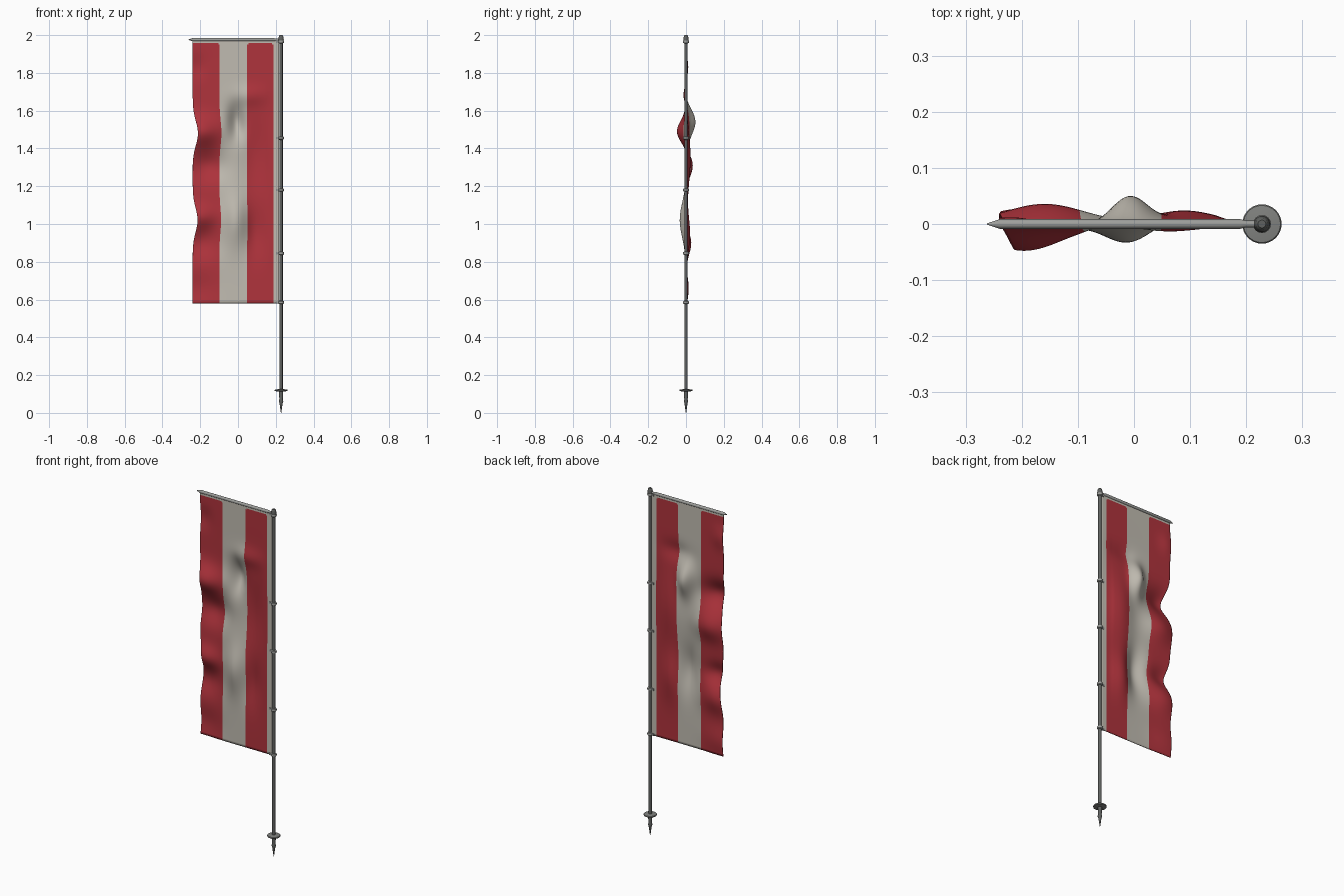
import bpy, bmesh, math
from math import exp, hypot

if "Cube" in bpy.data.objects:
    bpy.data.objects.remove(bpy.data.objects["Cube"])

PX = 0.228  # pole centre x


def mat(name, rgb):
    m = bpy.data.materials.new(name)
    m.diffuse_color = (*rgb, 1)
    m.use_nodes = True
    m.node_tree.nodes["Principled BSDF"].inputs["Base Color"].default_value = m.diffuse_color
    return m


RED = mat("red cloth", (0.43, 0.033, 0.045))
CREAM = mat("cream cloth", (0.53, 0.50, 0.44))
DARK = mat("dark metal", (0.115, 0.12, 0.115))
LIGHT = mat("light metal", (0.34, 0.345, 0.33))
MID = mat("grey metal", (0.22, 0.225, 0.215))


def finish(name, bm, mats, angle=40):
    bmesh.ops.recalc_face_normals(bm, faces=bm.faces)
    me = bpy.data.meshes.new(name)
    bm.to_mesh(me)
    bm.free()
    for m in mats:
        me.materials.append(m)
    ob = bpy.data.objects.new(name, me)
    bpy.context.collection.objects.link(ob)
    bpy.ops.object.select_all(action='DESELECT')
    ob.select_set(True)
    bpy.context.view_layer.objects.active = ob
    bpy.ops.object.shade_smooth_by_angle(angle=math.radians(angle))
    return ob


def lathe(name, profile, m, place, sides=20):
    """Revolve (radius, height) points; place maps local x, y, h to the world."""
    bm = bmesh.new()
    rings = []
    for r, h in profile:
        rings.append([bm.verts.new(place(r * math.cos(i * math.tau / sides),
                                         r * math.sin(i * math.tau / sides), h))
                      for i in range(sides)])
    for a, b in zip(rings, rings[1:]):
        for i in range(sides):
            j = (i + 1) % sides
            bm.faces.new((a[i], a[j], b[j], b[i]))
    bm.faces.new(rings[0])
    bm.faces.new(rings[-1])
    return finish(name, bm, [m])


def upright(x, y, h):
    return (PX + x, y, h)


def sideways(x, y, h):
    return (h, x, 1.976 + y)


# Pole with ground spike, foot disc and top cap
lathe("pole", [(0.009, 0.1), (0.009, 1.99)], DARK, upright)
lathe("ground_spike", [(0.001, 0.0), (0.008, 0.05), (0.012, 0.062), (0.009, 0.072),
                       (0.012, 0.12)], DARK, upright)
lathe("foot_disc", [(0.014, 0.112), (0.034, 0.116), (0.035, 0.12), (0.033, 0.123),
                    (0.013, 0.126)], MID, upright, 32)
lathe("pole_cap", [(0.009, 1.955), (0.0125, 1.96), (0.0145, 1.976), (0.0125, 1.988),
                   (0.011, 1.996), (0.007, 2.0)], DARK, upright)

# Crossbar with pointed tip
lathe("crossbar", [(0.001, -0.262), (0.0085, -0.240), (0.0085, 0.19), (0.006, 0.2),
                   (0.006, PX)], LIGHT, sideways, 16)

# Rings holding the cloth to the pole, each with a small tab
for i, z in enumerate((0.585, 0.845, 1.18, 1.455, 1.965)):
    lathe(f"ring_{i}", [(0.010, z - 0.009), (0.0145, z - 0.006), (0.016, z),
                        (0.0145, z + 0.006), (0.010, z + 0.009)], LIGHT, upright, 16)
    bm = bmesh.new()
    bmesh.ops.create_cube(bm, size=1)
    for v in bm.verts:
        v.co = (PX - 0.014 + v.co.x * 0.024, v.co.y * 0.01, z + v.co.z * 0.012)
    finish(f"ring_tab_{i}", bm, [LIGHT])

# Cloth: wind folds as (x, z, width, height, depth)
FOLDS = [(-0.22, 1.49, 0.11, 0.075, -0.046), (-0.01, 1.54, 0.045, 0.09, 0.047),
         (-0.16, 1.31, 0.10, 0.08, 0.034), (0.09, 1.35, 0.08, 0.2, 0.022),
         (-0.015, 1.02, 0.06, 0.13, -0.032), (-0.22, 1.04, 0.09, 0.06, -0.026),
         (-0.20, 0.90, 0.09, 0.08, 0.026), (0.09, 0.95, 0.06, 0.13, 0.020),
         (0.06, 1.68, 0.09, 0.05, -0.013), (-0.22, 1.83, 0.05, 0.06, 0.010),
         (-0.22, 0.66, 0.10, 0.08, 0.012)]


def bell(t):
    return exp(-t * t)


def drape(x, z):
    hold = min(1, (0.216 - x) / 0.07) * min(1, (1.97 - z) / 0.08)
    y = sum(d * bell((x - cx) / w) * bell((z - cz) / h) for cx, cz, w, h, d in FOLDS)
    pull = 0.028 * bell((z - 1.48) / 0.09) + 0.026 * bell((z - 1.02) / 0.09)
    free = max(0, (0.1 - x) / 0.34) ** 2
    return (x + pull * free, y * hold, z)


def steps(stops, size):
    out = [stops[0]]
    for a, b in zip(stops, stops[1:]):
        n = max(1, round(abs(b - a) / size))
        out += [a + (b - a) * k / n for k in range(1, n + 1)]
    return out


def is_red(x, z, r=0.018, top=1.957):
    for a, b in ((-0.30, -0.098), (0.048, 0.187)):
        if a < x < b and z < top:
            dx = max(a + r - x, x - (b - r), 0)
            dz = max(z - (top - r), 0)
            return hypot(dx, dz) <= r or dz == 0
    return False


xs = steps([-0.24, -0.098, 0.048, 0.187, 0.218], 0.0065)
zs = steps([0.58, 1.93], 0.014)[:-1] + steps([1.93, 1.957, 1.976], 0.005)
bm = bmesh.new()
grid = [[bm.verts.new(drape(x, z)) for x in xs] for z in zs]
for j in range(len(zs) - 1):
    for i in range(len(xs) - 1):
        f = bm.faces.new((grid[j][i], grid[j][i + 1], grid[j + 1][i + 1], grid[j + 1][i]))
        f.material_index = int(is_red((xs[i] + xs[i + 1]) / 2, (zs[j] + zs[j + 1]) / 2))
cloth = finish("banner_cloth", bm, [CREAM, RED], 60)
sol = cloth.modifiers.new("thickness", 'SOLIDIFY')
sol.thickness = 0.004
sol.offset = 0
